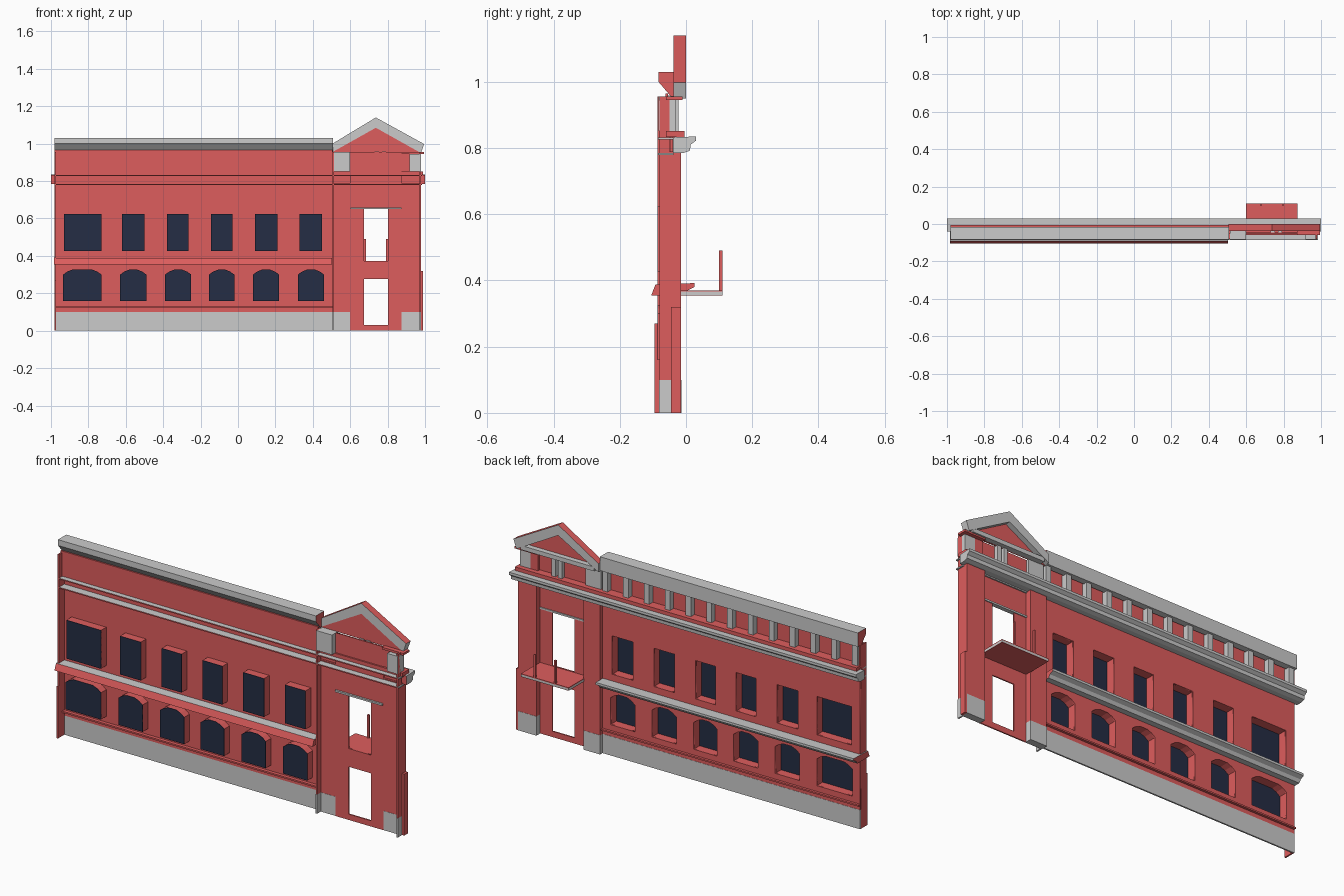
import bpy, bmesh
from mathutils import Vector

if "Cube" in bpy.data.objects:
    bpy.data.objects.remove(bpy.data.objects["Cube"])


def material(name, rgb):
    m = bpy.data.materials.new(name)
    m.diffuse_color = (*rgb, 1)
    m.use_nodes = True
    m.node_tree.nodes["Principled BSDF"].inputs["Base Color"].default_value = m.diffuse_color
    return m


RED = material("red_render", (0.73, 0.11, 0.11))
DARK = material("dark_glass", (0.018, 0.026, 0.058))


def finish(name, bm, mat=None, red_if=None):
    """Make an object; faces passing red_if(normal) get the red material."""
    bmesh.ops.recalc_face_normals(bm, faces=bm.faces)
    me = bpy.data.meshes.new(name)
    bm.normal_update()
    if red_if:
        me.materials.append(None)
        me.materials.append(RED)
        for f in bm.faces:
            f.material_index = int(red_if(f.normal))
    elif mat:
        me.materials.append(mat)
    bm.to_mesh(me)
    bm.free()
    ob = bpy.data.objects.new(name, me)
    bpy.context.collection.objects.link(ob)
    return ob


def box(name, x0, x1, y0, y1, z0, z1, mat=None):
    bm = bmesh.new()
    bmesh.ops.create_cube(bm, size=1)
    for v in bm.verts:
        v.co = Vector(((x0 + x1) / 2 + v.co.x * (x1 - x0),
                       (y0 + y1) / 2 + v.co.y * (y1 - y0),
                       (z0 + z1) / 2 + v.co.z * (z1 - z0)))
    return finish(name, bm, mat)


def prism(name, pts, a, b, axis, mat=None, red_if=None, caps=True):
    """Extrude a profile: axis 'x' takes (y, z) points, axis 'y' takes (x, z)."""
    bm = bmesh.new()
    put = (lambda p, t: (t, *p)) if axis == 'x' else (lambda p, t: (p[0], t, p[1]))
    ring = [[bm.verts.new(put(p, t)) for p in pts] for t in (a, b)]
    n = len(pts)
    for i in range(n):
        j = (i + 1) % n
        bm.faces.new((ring[0][i], ring[0][j], ring[1][j], ring[1][i]))
    if caps:
        bm.faces.new(ring[0])
        bm.faces.new(ring[1])
    return finish(name, bm, mat, red_if)


def rect(x0, x1, z0, z1):
    return [(x0, z0), (x1, z0), (x1, z1), (x0, z1)]


def pierced_wall(name, loops, y0, y1, mat):
    """Flat wall with holes: first loop is the outline, the rest are openings."""
    cu = bpy.data.curves.new(name, 'CURVE')
    cu.dimensions = '2D'
    cu.fill_mode = 'BOTH'
    cu.extrude = (y1 - y0) / 2
    for loop in loops:
        s = cu.splines.new('POLY')
        s.points.add(len(loop) - 1)
        for p, (x, z) in zip(s.points, loop):
            p.co = (x, z, 0, 1)
        s.use_cyclic_u = True
    tmp = bpy.data.objects.new(name + "_curve", cu)
    bpy.context.collection.objects.link(tmp)
    bpy.context.view_layer.update()
    me = tmp.to_mesh()
    bm = bmesh.new()
    bm.from_mesh(me)
    tmp.to_mesh_clear()
    bpy.data.objects.remove(tmp)
    for v in bm.verts:
        x, z, d = v.co
        v.co = (x, (y0 + y1) / 2 - d, z)
    bmesh.ops.remove_doubles(bm, verts=bm.verts, dist=1e-5)
    return finish(name, bm, mat)


# window outlines
def arch(x0, x1):
    return [(x0, .16), (x1, .16), (x1, .30), (x1 - .022, .316), (x1 - .047, .326),
            (x0 + .047, .326), (x0 + .022, .316), (x0, .30)]


upper = [(-.93, -.73), (-.62, -.50), (-.38, -.265), (-.145, -.03), (.09, .21), (.33, .45)]
lower = [(-.935, -.73), (-.63, -.49), (-.39, -.25), (-.155, -.02), (.08, .22), (.32, .46)]
openings = [rect(a, b, .425, .625) for a, b in upper] + [arch(a, b) for a, b in lower]

# long wall, plinth and window recesses
pierced_wall("long_wall", [rect(-.98, .505, .1, .84)] + openings, -.042, -.035, RED)
box("long_plinth", -.98, .505, -.042, -.034, 0, .1)
box("plinth_ledge", -.98, .505, -.06, -.022, .122, .13, RED)
for i, loop in enumerate(openings):
    prism(f"window_reveal_{i}", loop, -.085, -.037, 'y', RED, caps=False)
    prism(f"window_pane_{i}", loop, -.086, -.083, 'y', DARK)

# left end return
box("left_return", -.98, -.972, -.086, -.035, 0, .955, RED)
box("left_return_foot", -.98, -.972, -.095, -.086, 0, .27, RED)

# string course, red on its back and ends
prism("string_course", [(-.105, .355), (-.092, .388), (.026, .392), (.026, .38),
                        (.005, .37), (-.005, .355)], -.985, .503, 'x',
      red_if=lambda n: n.y < -.5 or abs(n.x) > .9)

# main cornice with rear shelves
prism("cornice", [(-.04, .785), (-.04, .832), (.03, .835), (.03, .822), (.014, .81),
                  (.012, .792), (-.008, .785)], -1, 1, 'x', red_if=lambda n: n.y < -.5)
for z in (.785, .832):
    prism(f"cornice_shelf_{z}", [(-.085, z - .006), (-.085, z), (-.038, z), (-.038, z - .006)],
          -.98, .985, 'x', red_if=lambda n: n.y < -.5)

# parapet with balusters and coping
box("parapet_sill", -.98, .99, -.06, -.005, .833, .852, RED)
box("parapet_panel", -.98, .505, -.062, -.055, .84, .965, RED)
for i in range(13):
    x = -.955 + i * .12
    box(f"baluster_{i}", x - .015, x + .015, -.056, -.025, .85, .958)
prism("coping", [(-.083, 1.0), (-.083, 1.03), (-.015, 1.03), (-.015, .958), (-.045, .955)],
      -.98, .507, 'x', red_if=lambda n: abs(n.x) > .9)

# entrance bay wall with two door openings
doors = [rect(.673, .802, .03, .277), rect(.673, .802, .372, .652)]
pierced_wall("entrance_wall", [rect(.6, .875, 0, .955)] + doors, -.052, -.045, RED)
box("door_lintel", .602, .873, -.062, -.04, .651, .66)

# piers either side of the entrance
for name, x0, x1, side in (("left_pier", .505, .602, .505), ("right_pier", .872, .978, .97)):
    box(name, x0, x1, -.05, -.015, .1, .79, RED)
    box(name + "_base", x0, x1, -.051, -.014, 0, .1)
    box(name + "_return", side, side + .008, -.08, -.05, .1, .955, RED)
    box(name + "_return_base", side, side + .008, -.081, -.05, 0, .1)
box("right_end_strip", .978, .99, -.045, -.015, 0, .32, RED)

# attic storey above the entrance
box("left_attic_block", .512, .6, -.083, -.03, .852, .955)
box("right_attic_block", .918, .978, -.083, -.03, .852, .945)
box("right_attic_panel", .875, .918, -.05, -.03, .84, .955, RED)
box("right_attic_cap", .872, .995, -.06, -.01, .945, .956, RED)
for i, x in enumerate((.742, .78)):
    box(f"attic_post_{i}", x - .011, x + .011, -.046, -.022, .85, .957)

# pediment: raking frame with red slopes, base bar and tympanum
prism("pediment_rake", [(.505, .955), (.505, 1.0), (.737, 1.14), (.995, .998), (.978, .95),
                        (.737, 1.085)], -.037, 0, 'y', red_if=lambda n: n.z > .3)
prism("tympanum", [(.505, .955), (.977, .951), (.737, 1.085)], -.037, -.028, 'y', RED)
box("pediment_base", .53, .955, -.03, -.001, .953, .975)

# balcony
box("balcony_slab", .6, .875, -.045, .11, .356, .366)
box("balcony_floor", .6, .875, -.045, .11, .366, .37, RED)
box("balcony_soffit", .6, .875, -.045, .11, .354, .356, RED)
for i, x in enumerate((.68, .796)):
    box(f"balcony_post_{i}", x - .005, x + .005, .1, .11, .37, .49, RED)
